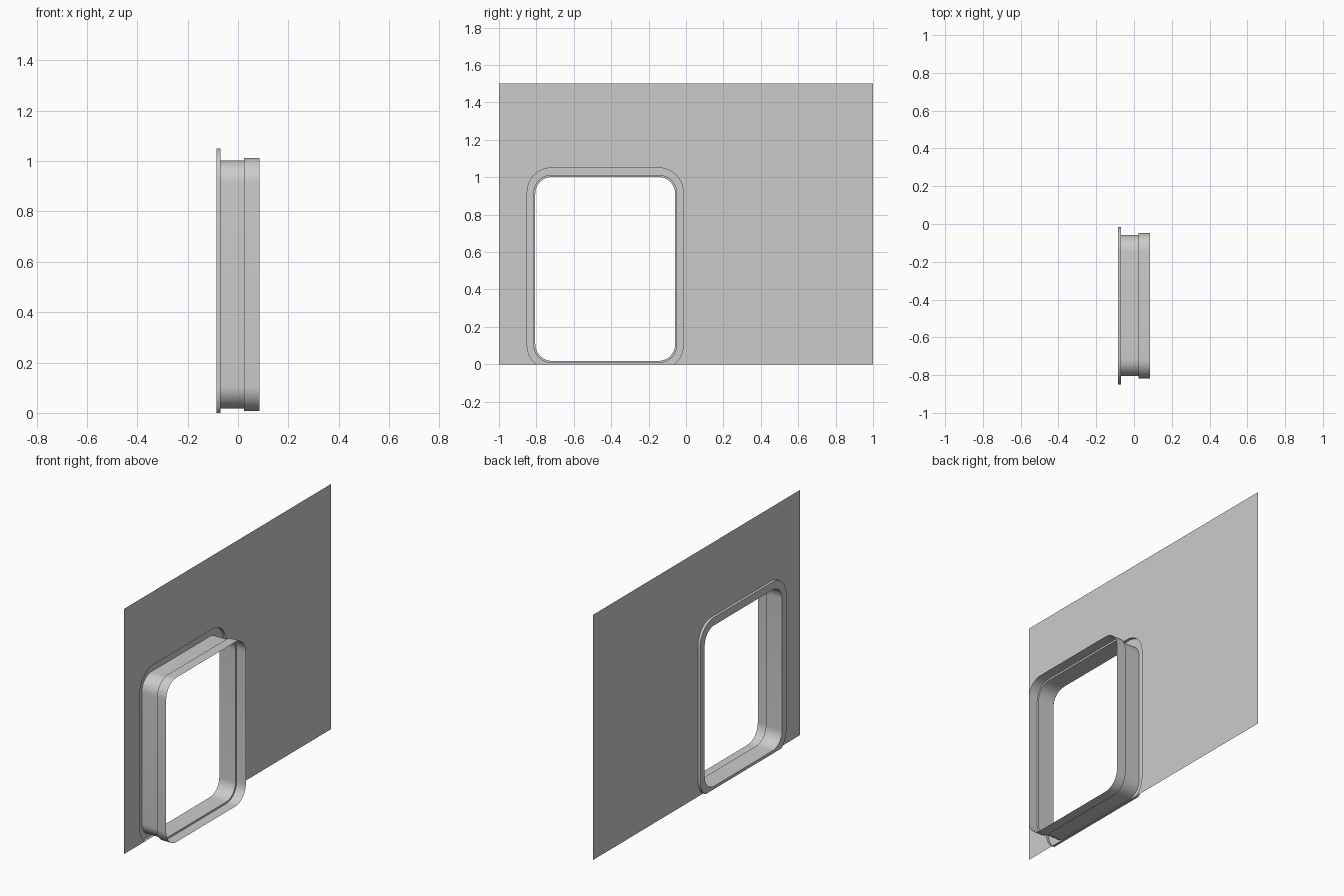
import bpy, bmesh, math

if "Cube" in bpy.data.objects:
    bpy.data.objects.remove(bpy.data.objects["Cube"])

CY, CZ = -0.432, 0.51      # centre of the opening
WALL_X = -0.07
SEG = 12                   # segments per rounded corner


def rounded_loop(hy, hz, r):
    """Rounded rectangle in the YZ plane, kept above the floor."""
    pts = []
    for sy, sz, start in ((1, -1, -90), (1, 1, 0), (-1, 1, 90), (-1, -1, 180)):
        for i in range(SEG + 1):
            a = math.radians(start + 90 * i / SEG)
            y = CY + sy * (hy - r) + r * math.cos(a)
            z = CZ + sz * (hz - r) + r * math.sin(a)
            pts.append((y, max(z, 0.0)))
    return pts


def finish(bm, name):
    me = bpy.data.meshes.new(name)
    bm.to_mesh(me)
    bm.free()
    ob = bpy.data.objects.new(name, me)
    bpy.context.collection.objects.link(ob)
    return ob


flange = rounded_loop(0.417, 0.54, 0.13)
tube = rounded_loop(0.374, 0.492, 0.09)
sleeve = rounded_loop(0.385, 0.503, 0.10)

# Wall sheet, with the opening cut up from its bottom edge
above = [i for i, p in enumerate(flange) if p[1] > 1e-6]
arch = flange[above[0] - 1:above[-1] + 2]
outline = [(1, 0), (1, 1.5), (-1, 1.5), (-1, 0)] + arch[::-1]
bm = bmesh.new()
face = bm.faces.new([bm.verts.new((WALL_X, y, z)) for y, z in outline])
face.normal_update()
bmesh.ops.triangulate(bm, faces=[face])
finish(bm, "wall")

# Opening frame: raised rim, inner tube, then a slightly wider sleeve
sections = [(WALL_X, flange), (-0.086, flange), (-0.086, tube),
            (0.024, tube), (0.024, sleeve), (0.086, sleeve)]
bm = bmesh.new()
rings = [[bm.verts.new((x, y, z)) for y, z in loop] for x, loop in sections]
n = len(flange)
for a, b in zip(rings, rings[1:]):
    for i in range(n):
        j = (i + 1) % n
        bm.faces.new((a[i], a[j], b[j], b[i]))
bmesh.ops.recalc_face_normals(bm, faces=bm.faces)
frame = finish(bm, "opening_frame")

bpy.context.view_layer.objects.active = frame
frame.select_set(True)
bpy.ops.object.shade_smooth_by_angle(angle=math.radians(30))
